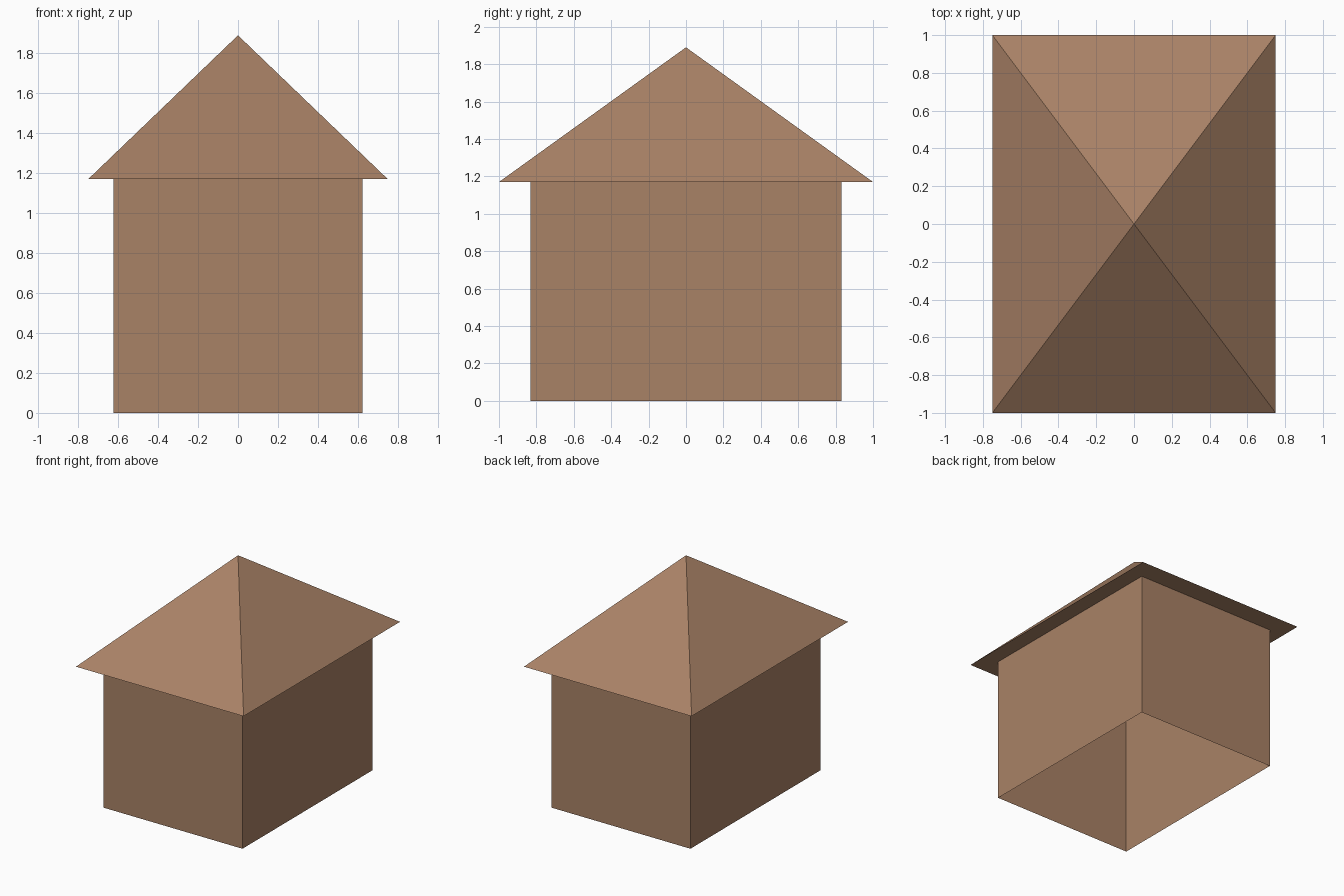
import bpy, bmesh
from mathutils import Matrix

if "Cube" in bpy.data.objects:
    bpy.data.objects.remove(bpy.data.objects["Cube"])

EAVE, PEAK = 1.17, 1.89

brown = bpy.data.materials.new("warm_brown")
brown.diffuse_color = (0.397, 0.223, 0.133, 1.0)
brown.use_nodes = True
brown.node_tree.nodes["Principled BSDF"].inputs["Base Color"].default_value = brown.diffuse_color


def add_part(name, bm):
    mesh = bpy.data.meshes.new(name)
    bm.to_mesh(mesh)
    bm.free()
    mesh.materials.append(brown)
    obj = bpy.data.objects.new(name, mesh)
    bpy.context.collection.objects.link(obj)
    return obj


# Walls: thin box shell, open at the bottom and covered by the roof
bm = bmesh.new()
bmesh.ops.create_cube(bm, size=1.0, matrix=Matrix.Translation((0, 0, EAVE / 2))
                      @ Matrix.Diagonal((1.245, 1.664, EAVE, 1)))
caps = [f for f in bm.faces if abs(f.normal.z) > 0.5]
bmesh.ops.delete(bm, geom=caps, context='FACES_ONLY')
add_part("walls", bm)

# Roof: four-sided pyramid with a flat underside forming the eaves
bm = bmesh.new()
base = [bm.verts.new((x, y, EAVE))
        for x, y in ((-0.75, -1), (0.75, -1), (0.75, 1), (-0.75, 1))]
apex = bm.verts.new((0, 0, PEAK))
bm.faces.new(base[::-1])
for i in range(4):
    bm.faces.new((base[i], base[(i + 1) % 4], apex))
add_part("roof", bm)
